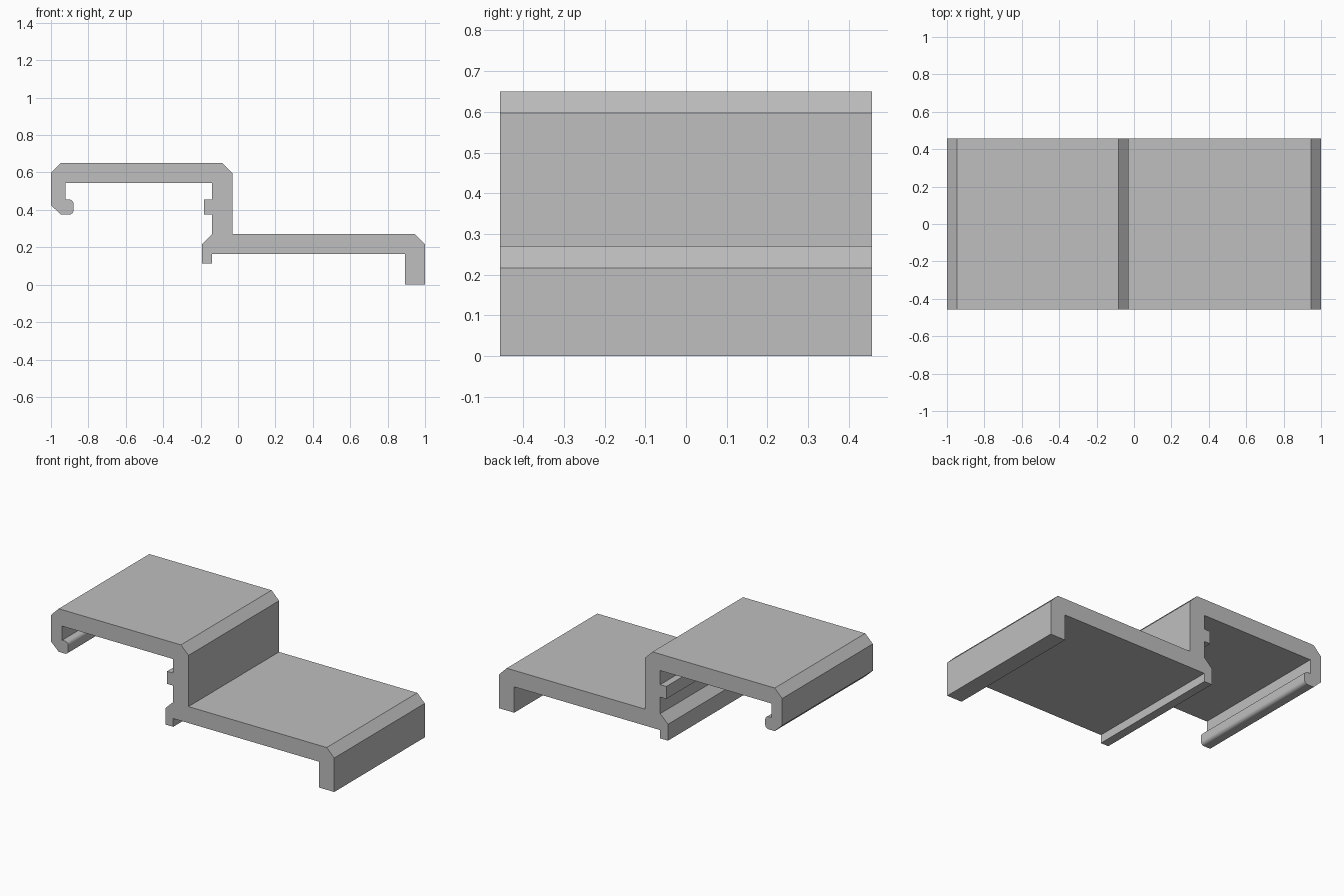
import bpy
import bmesh
import math
from mathutils import Vector

cube = bpy.data.objects.get("Cube")
if cube:
    bpy.data.objects.remove(cube, do_unlink=True)

HALF_DEPTH = 0.457

# Single plain grey material
grey = bpy.data.materials.new("plain_grey")
grey.use_nodes = True
colour = (0.52, 0.52, 0.52, 1)
grey.diffuse_color = colour
grey.node_tree.nodes["Principled BSDF"].inputs["Base Color"].default_value = colour


def rounded(centre, radius, start, end, steps=6):
    """Points along an arc, for a rounded profile corner."""
    angles = [math.radians(start + (end - start) * i / steps) for i in range(steps + 1)]
    return [(centre[0] + radius * math.cos(a), centre[1] + radius * math.sin(a)) for a in angles]


def extrude_profile(name, points):
    """Extrude an x-z outline along y into a solid."""
    bm = bmesh.new()
    front = bm.faces.new([bm.verts.new((x, -HALF_DEPTH, z)) for x, z in points])
    result = bmesh.ops.extrude_face_region(bm, geom=[front], use_keep_orig=True)
    moved = [v for v in result["geom"] if isinstance(v, bmesh.types.BMVert)]
    bmesh.ops.translate(bm, verts=moved, vec=Vector((0, 2 * HALF_DEPTH, 0)))
    bmesh.ops.recalc_face_normals(bm, faces=bm.faces)
    mesh = bpy.data.meshes.new(name)
    bm.to_mesh(mesh)
    bm.free()
    mesh.materials.append(grey)
    obj = bpy.data.objects.new(name, mesh)
    bpy.context.collection.objects.link(obj)
    return obj


# Upper shelf, from the chamfered left edge to the riser
outline = [(-1, 0.425), (-1, 0.597), (-0.947, 0.65), (-0.083, 0.65), (-0.03, 0.597)]
# Lower shelf with its chamfered edge and right leg
outline += [(-0.03, 0.27), (0.947, 0.27), (1, 0.217), (1, 0), (0.894, 0), (0.894, 0.165)]
# Short lip below the riser
outline += [(-0.138, 0.165), (-0.138, 0.112), (-0.193, 0.112), (-0.193, 0.217), (-0.138, 0.27)]
# Square rib on the riser, then the upper underside
outline += [(-0.138, 0.375), (-0.181, 0.375), (-0.181, 0.455), (-0.138, 0.455)]
outline += [(-0.138, 0.545), (-0.923, 0.545), (-0.923, 0.455)]
# Hook with a rounded lip
outline += rounded((-0.902, 0.433), 0.022, 90, 0)
outline += rounded((-0.902, 0.397), 0.022, 0, -90)
outline += [(-0.947, 0.375)]

bracket = extrude_profile("stepped_clip_bracket", outline)

# Smooth only the rounded hook lip
bpy.ops.object.select_all(action="DESELECT")
bracket.select_set(True)
bpy.context.view_layer.objects.active = bracket
bpy.ops.object.shade_smooth_by_angle(angle=math.radians(30))
